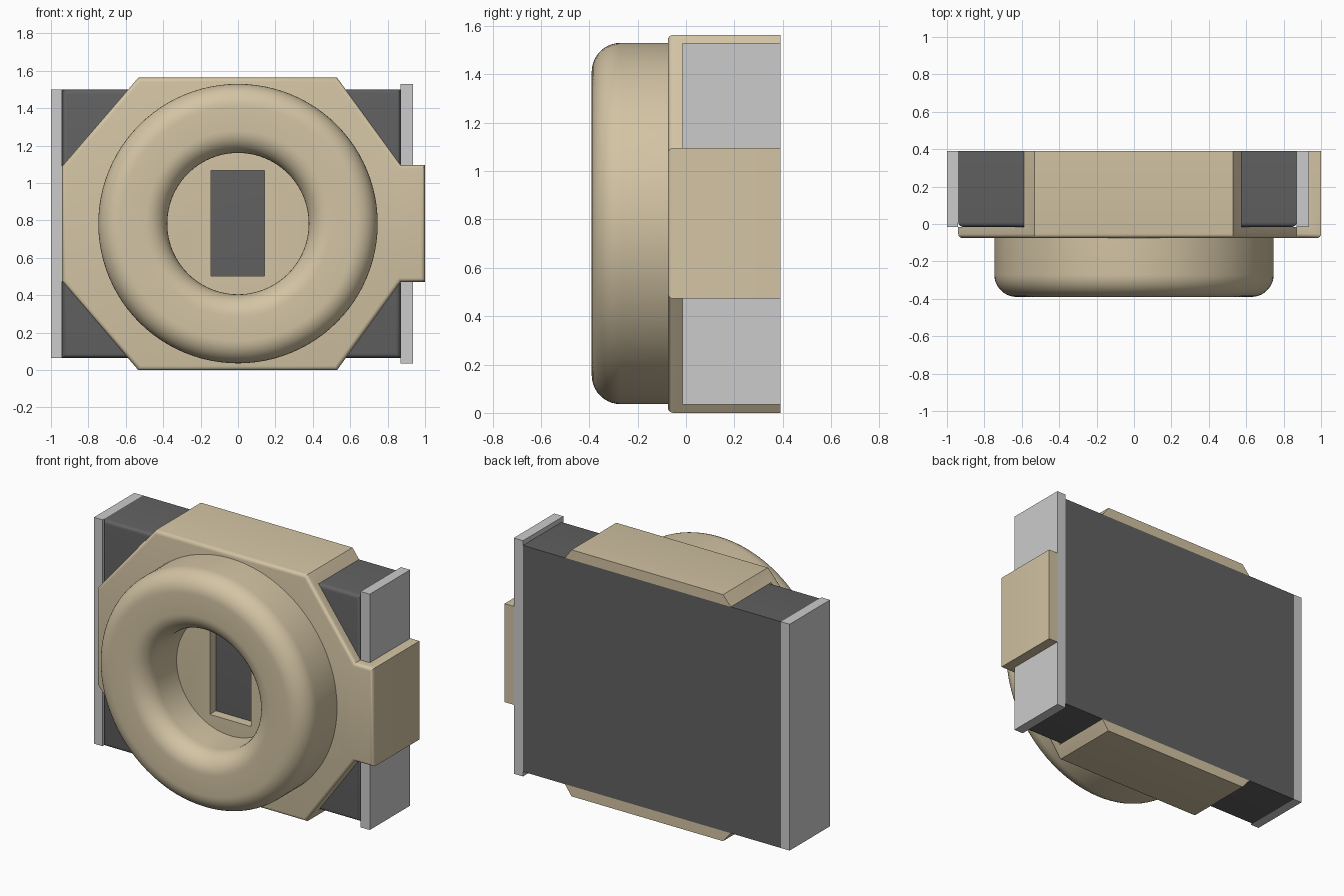
import bpy, bmesh, math

if "Cube" in bpy.data.objects:
    bpy.data.objects.remove(bpy.data.objects["Cube"])

ZC = 0.783       # height of the ring axis
FRONT, SEAT, BACK = -0.075, -0.015, 0.39   # main depth levels along y


def material(name, rgb):
    m = bpy.data.materials.new(name)
    m.diffuse_color = (*rgb, 1)
    m.use_nodes = True
    m.node_tree.nodes["Principled BSDF"].inputs["Base Color"].default_value = m.diffuse_color
    return m


TAN = material("tan_plastic", (0.65, 0.55, 0.37))
DARK = material("dark_grey", (0.12, 0.12, 0.12))
LIGHT = material("light_grey", (0.6, 0.6, 0.58))


def finish(name, bm, mat=None, smooth=True):
    bmesh.ops.recalc_face_normals(bm, faces=bm.faces)
    me = bpy.data.meshes.new(name)
    bm.to_mesh(me)
    bm.free()
    ob = bpy.data.objects.new(name, me)
    bpy.context.collection.objects.link(ob)
    if mat:
        me.materials.append(mat)
    if smooth:
        bpy.ops.object.select_all(action='DESELECT')
        ob.select_set(True)
        bpy.context.view_layer.objects.active = ob
        bpy.ops.object.shade_smooth_by_angle(angle=math.radians(30))
    return ob


def prism(name, outline, y0, y1, mat=None, bevel=0.0):
    """Extrude an x-z outline from y0 to y1, rounding the front rim."""
    bm = bmesh.new()
    face = bm.faces.new([bm.verts.new((x, y0, z)) for x, z in outline])
    rim = list(face.edges)
    ext = bmesh.ops.extrude_face_region(bm, geom=[face], use_keep_orig=True)
    for g in ext["geom"]:
        if isinstance(g, bmesh.types.BMVert):
            g.co.y = y1
    bmesh.ops.recalc_face_normals(bm, faces=bm.faces)
    if bevel:
        bmesh.ops.bevel(bm, geom=rim, offset=bevel, segments=4,
                        profile=0.5, affect='EDGES')
    return finish(name, bm, mat, smooth=bevel > 0)


def box(name, x0, x1, y0, y1, z0, z1, mat=None, bevel=0.0):
    return prism(name, [(x0, z0), (x1, z0), (x1, z1), (x0, z1)], y0, y1, mat, bevel)


def cut(ob, cutter):
    cutter.hide_render = True
    cutter.hide_set(True)
    mod = ob.modifiers.new(cutter.name, 'BOOLEAN')
    mod.operation = 'DIFFERENCE'
    mod.solver = 'EXACT'
    mod.object = cutter
    bpy.context.view_layer.objects.active = ob
    bpy.ops.object.modifier_apply(modifier=mod.name)
    bpy.data.objects.remove(cutter)


# Inner block and the two end plates
box("core_block", -0.94, 0.87, SEAT, BACK, 0.065, 1.50, DARK, bevel=0.025)
box("left_end_plate", -1.0, -0.94, SEAT, BACK, 0.065, 1.50, LIGHT)
box("right_end_plate", 0.87, 0.935, SEAT, BACK, 0.035, 1.53, LIGHT)

# Clip housing: eight-sided front with a side tab, hollowed for the block
outline = [(-0.94, 0.475), (-0.533, 0), (0.53, 0), (0.87, 0.472), (1.0, 0.472),
           (1.0, 1.096), (0.87, 1.096), (0.53, 1.563), (-0.533, 1.563), (-0.94, 1.09)]
housing = prism("clip_housing", outline, FRONT, BACK, TAN, bevel=0.022)
cut(housing, box("block_cutter", -1.2, 0.935, SEAT, 0.6, 0.065, 1.50))
cut(housing, box("window_cutter", -0.145, 0.142, -0.3, 0.2, 0.502, 1.066))

# Front ring: rounded profile (radius, y) spun about the y axis
R_IN, R_OUT, Y_TIP, FILLET, STEPS = 0.378, 0.747, -0.39, 0.12, 10
profile = [(R_OUT, FRONT + 0.01)]
for centre, start in ((R_OUT - FILLET, 0), (R_IN + FILLET, 90)):
    for i in range(STEPS + 1):
        a = math.radians(start + 90 * i / STEPS)
        profile.append((centre + FILLET * math.cos(a),
                        Y_TIP + FILLET - FILLET * math.sin(a)))
profile.append((R_IN, FRONT + 0.01))

bm = bmesh.new()
SIDES = 96
loops = []
for k in range(SIDES):
    t = 2 * math.pi * k / SIDES
    loops.append([bm.verts.new((r * math.cos(t), y, ZC + r * math.sin(t)))
                  for r, y in profile])
n = len(profile)
for k in range(SIDES):
    a, b = loops[k], loops[(k + 1) % SIDES]
    for j in range(n):
        q = (j + 1) % n
        bm.faces.new((a[j], a[q], b[q], b[j]))
finish("front_ring", bm, TAN)
